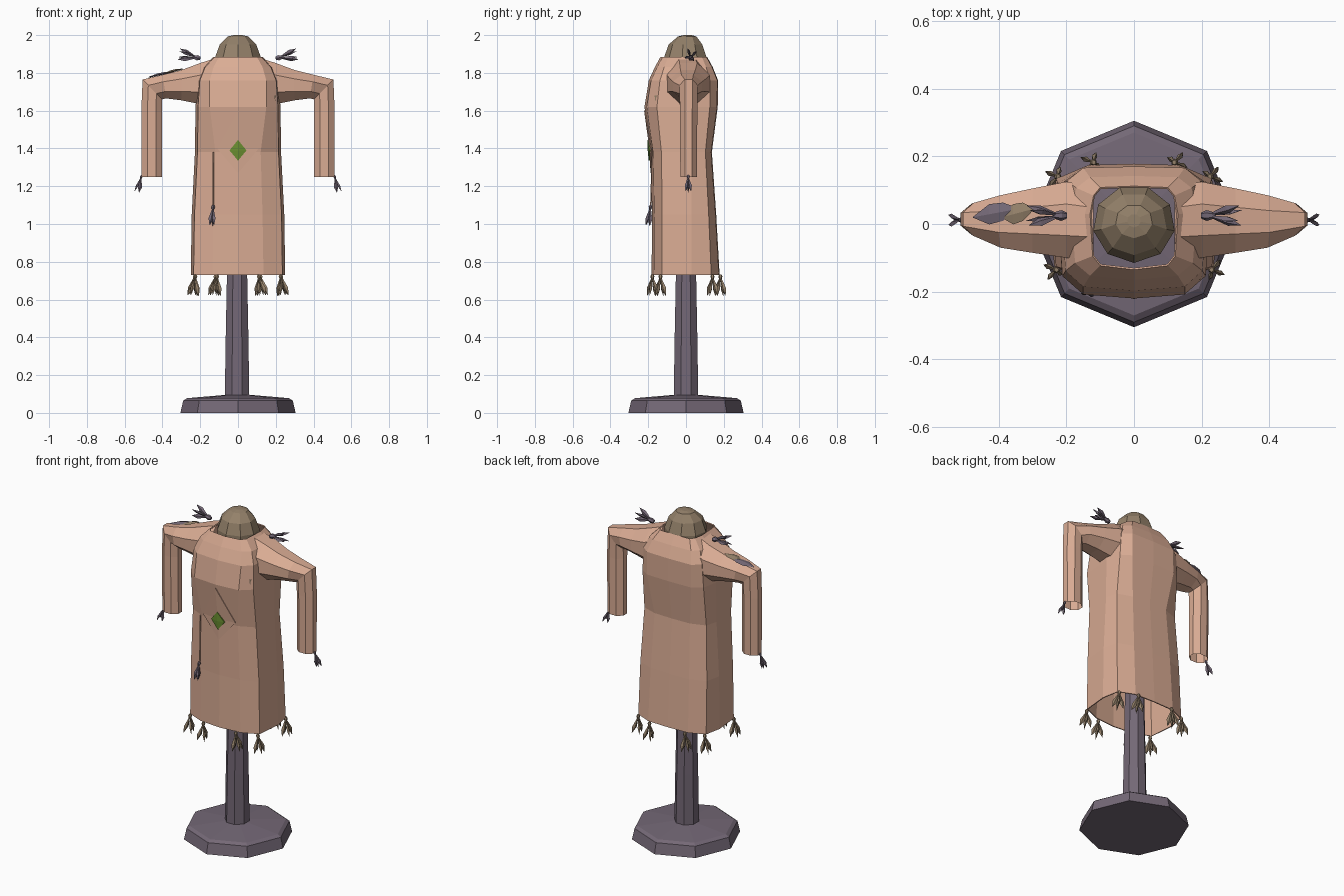
import bpy, bmesh, math
from mathutils import Vector, Matrix

if "Cube" in bpy.data.objects:
    bpy.data.objects.remove(bpy.data.objects["Cube"])


def material(name, r, g, b):
    lin = [((c / 255 + 0.055) / 1.055) ** 2.4 for c in (r, g, b)]
    m = bpy.data.materials.new(name)
    m.diffuse_color = (*lin, 1)
    m.use_nodes = True
    m.node_tree.nodes["Principled BSDF"].inputs["Base Color"].default_value = m.diffuse_color
    return m


CLOTH = material("peach cloth", 218, 172, 148)
SLATE = material("purple grey", 116, 104, 118)
BROWN = material("tan brown", 148, 129, 106)
GREEN = material("leaf green", 108, 145, 50)


def make(name, verts, faces, mat):
    me = bpy.data.meshes.new(name)
    me.from_pydata([tuple(v) for v in verts], [], faces)
    bm = bmesh.new()
    bm.from_mesh(me)
    bmesh.ops.recalc_face_normals(bm, faces=bm.faces)
    bm.to_mesh(me)
    bm.free()
    me.materials.append(mat)
    ob = bpy.data.objects.new(name, me)
    bpy.context.collection.objects.link(ob)
    return ob


def loft(rings, cap0=True, cap1=True):
    """Skin equal-length rings of points; returns verts and faces."""
    n = len(rings[0])
    verts = [p for r in rings for p in r]
    faces = [(k * n + i, k * n + (i + 1) % n, (k + 1) * n + (i + 1) % n, (k + 1) * n + i)
             for k in range(len(rings) - 1) for i in range(n)]
    if cap0:
        faces.append(tuple(range(n))[::-1])
    if cap1:
        faces.append(tuple(range((len(rings) - 1) * n, len(rings) * n)))
    return verts, faces


def circle(n, rx, ry, z, cx=0, cy=0, off=0.0):
    return [(cx + rx * math.cos(off + 2 * math.pi * i / n),
             cy + ry * math.sin(off + 2 * math.pi * i / n), z) for i in range(n)]


# stand: octagonal foot and pole
make("stand_base", *loft([circle(8, r, r, z) for r, z in
                          [(.305, 0), (.29, .065), (.27, .078), (.07, .095)]]), SLATE)
make("stand_pole", *loft([circle(8, r, r, z, -.005, 0, math.pi / 8) for r, z in
                          [(.07, .09), (.065, .4), (.058, .73), (.055, 1.86)]]), SLATE)

# neck stump with a faceted dome
make("neck_block", *loft([circle(9, rx, ry, z, 0, cy, -math.pi / 2) for rx, ry, z, cy in
                          [(.122, .115, 1.84, 0), (.122, .115, 1.885, 0),
                           (.098, .092, 1.95, 0), (.055, .05, 1.993, .008),
                           (.02, .02, 2.0, .01)]]), BROWN)


# coat body: z, corner half-width, front y, half-width, back y
def coat_ring(z, cx, fy, sx, by):
    half = [(cx, fy + .012), (sx * .94, fy * .7), (sx, .03), (sx * .92, by * .75), (cx, by - .004)]
    pts = [(0, fy)] + half + [(0, by)] + [(-x, y) for x, y in reversed(half)]
    return [(x, y, z) for x, y in pts]


coat = make("coat_body", *loft([coat_ring(*r) for r in [
    (.73, .135, -.182, .25, .178), (1.05, .13, -.18, .245, .16),
    (1.38, .12, -.186, .228, .137), (1.62, .15, -.22, .225, .168),
    (1.76, .15, -.197, .215, .17), (1.83, .13, -.165, .185, .142),
    (1.885, .1, -.135, .13, .112)]], False, False), CLOTH)
solid = coat.modifiers.new("thickness", 'SOLIDIFY')
solid.thickness = .006

# sleeves: each section runs from an inner/lower point to an outer/upper point
SLEEVE = [((.12, 1.66), (.12, 1.878), -.10, .11), ((.2, 1.635), (.2, 1.852), -.10, .125),
          ((.3, 1.655), (.3, 1.815), -.085, .105), ((.38, 1.665), (.40, 1.79), -.07, .085),
          ((.402, 1.66), (.505, 1.765), -.035, .062), ((.402, 1.6), (.512, 1.6), -.032, .06),
          ((.402, 1.25), (.51, 1.25), -.03, .058)]


def sleeve_ring(lo, hi, y0, y1, side):
    ring = []
    k = 1 / math.cos(math.pi / 8)
    for i in range(8):
        a = math.pi / 8 + i * math.pi / 4
        t = .5 + .5 * k * math.sin(a)
        ring.append((side * (lo[0] + (hi[0] - lo[0]) * t),
                     (y0 + y1) / 2 + (y1 - y0) / 2 * k * math.cos(a),
                     lo[1] + (hi[1] - lo[1]) * t))
    return ring


for side, label in ((1, "right"), (-1, "left")):
    make("sleeve_" + label, *loft([sleeve_ring(*s, side) for s in SLEEVE], False, False), CLOTH)


# tassel: knob and splayed four-sided blades along a direction
def tassel(name, pos, direction, length, mat, blades=4, splay=.3, knob=.011):
    d = Vector(direction).normalized()
    base = Matrix.Translation(pos) @ d.to_track_quat('Z', 'Y').to_matrix().to_4x4()
    verts, faces = [], []

    def add(rings, mtx):
        v, f = loft(rings)
        o = len(verts)
        verts.extend(mtx @ Vector(p) for p in v)
        faces.extend(tuple(i + o for i in q) for q in f)

    add([circle(6, knob * s, knob * s, z) for s, z in
         [(.6, -knob), (1, 0), (.5, knob * 1.6)]], base)
    for i in range(blades):
        turn = Matrix.Rotation(2 * math.pi * i / blades + .5, 4, 'Z') @ Matrix.Rotation(splay, 4, 'Y')
        add([circle(4, r * length, r * length * .6, z * length) for r, z in
             [(.03, .1), (.13, .65), (.01, 1.0)]], base @ turn)
    make(name, verts, faces, mat)


for s in (1, -1):
    for i, (x, y) in enumerate([(.11, -.178), (.23, -.135), (.225, .14), (.12, .182)]):
        tassel(f"hem_tassel_{i}_{s}", (s * x, y, .722), (s * .1, 0, -1), .105, BROWN)
    tassel(f"cuff_tassel_{s}", (s * .512, .012, 1.25), (s * .35, 0, -1), .085, SLATE, 3, .2, .008)
    tassel(f"shoulder_tassel_{s}", (s * .215, .025, 1.88), (s, 0, .2), .105, SLATE, 4, .32, .016)

# hanging cord and tassel at the waist
make("waist_cord", *loft([circle(4, .004, .004, z, -.13, y) for z, y in
                          [(1.38, -.178), (1.09, -.186)]]), CLOTH)
tassel("waist_tassel", (-.132, -.188, 1.09), (-.05, -.18, -1), .1, SLATE, 3, .14, .01)


# diamond plates on the chest
def diamond(name, w, top, bottom, mid, y_top, y_mid, y_bottom, y_side, depth, mat):
    front = [(0, y_top, top), (w, y_side, mid), (0, y_bottom, bottom), (-w, y_side, mid)]
    verts = front + [(x, y + depth, z) for x, y, z in front] + [(0, y_mid, mid)]
    faces = [(i, (i + 1) % 4, 8) for i in range(4)]
    faces += [(i, i + 4, (i + 1) % 4 + 4, (i + 1) % 4) for i in range(4)]
    make(name, verts, faces, mat)


diamond("chest_panel", .11, 1.6, 1.27, 1.4, -.222, -.194, -.188, -.183, .006, CLOTH)
diamond("chest_gem", .045, 1.445, 1.335, 1.39, -.203, -.203, -.197, -.196, .009, GREEN)

# small patch on the side of the chest
make("side_patch", [(.192, -.166, 1.68), (.206, -.146, 1.68), (.204, -.148, 1.65), (.196, -.164, 1.65)],
     [(0, 1, 2, 3)], BROWN)


# leaf patches lying on the left sleeve
def leaf(name, x0, x1, y0, y1, w, z0, z1, mat):
    rings = []
    for t, k in ((0, .05), (.35, 1), (.65, .9), (1, .05)):
        x, y, z = x0 + (x1 - x0) * t, y0 + (y1 - y0) * t, z0 + (z1 - z0) * t
        rings.append([(x, y - w * k, z), (x, y, z + .008 * k), (x, y + w * k, z), (x, y, z - .004)])
    make(name, *loft(rings), mat)


leaf("sleeve_leaf_dark", -.475, -.34, .02, .045, .03, 1.778, 1.808, SLATE)
leaf("sleeve_leaf_brown", -.39, -.295, .02, .045, .03, 1.797, 1.822, BROWN)
